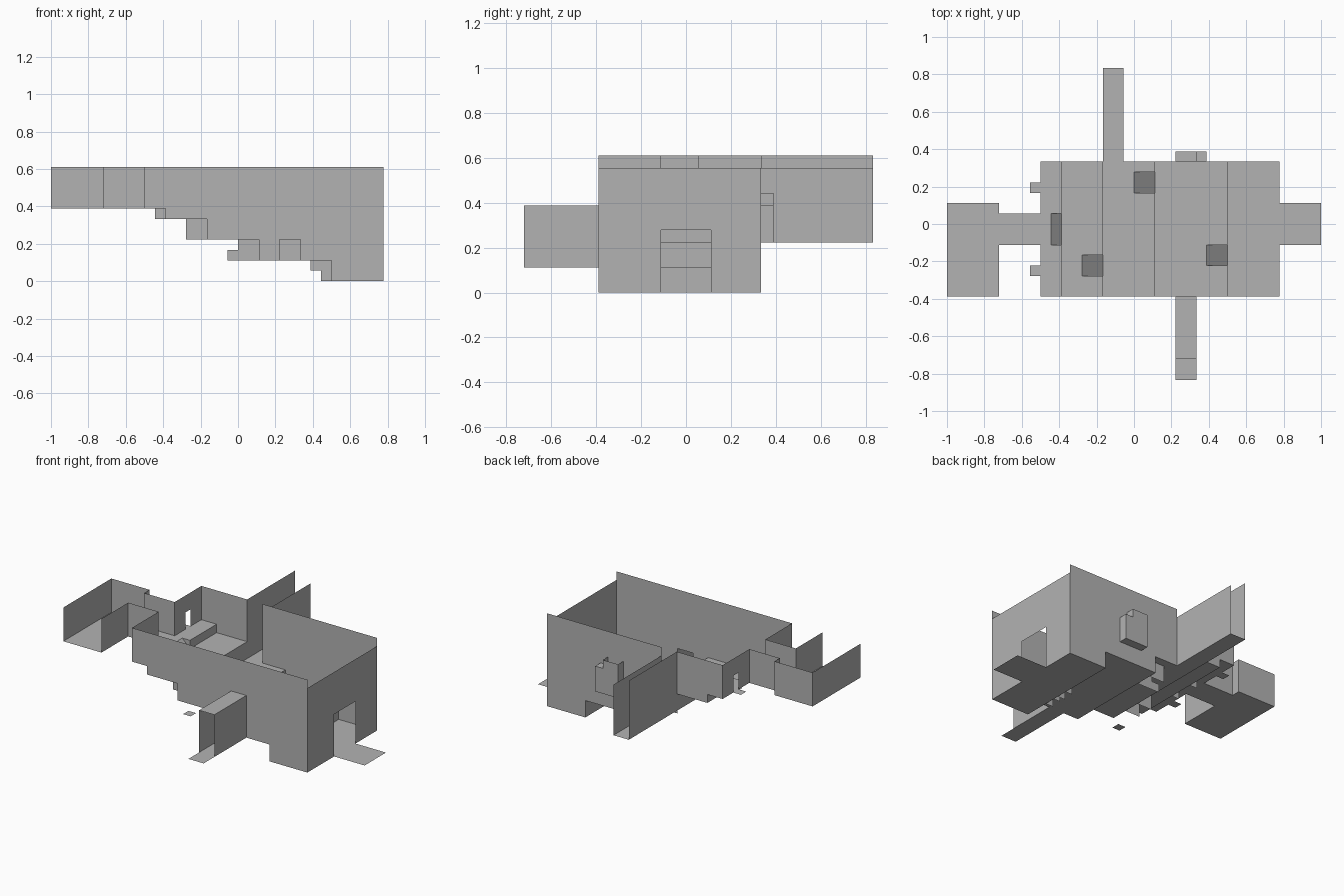
import bpy, bmesh

if "Cube" in bpy.data.objects:
    bpy.data.objects.remove(bpy.data.objects["Cube"])

U = 1 / 18  # model is laid out on a grid of 18 steps per unit

stone = bpy.data.materials.new("grey stone")
stone.diffuse_color = (0.45, 0.45, 0.45, 1)
stone.use_nodes = True
stone.node_tree.nodes["Principled BSDF"].inputs["Base Color"].default_value = stone.diffuse_color


def make(name, quads):
    """One object from a few quads given in grid steps."""
    bm = bmesh.new()
    for q in quads:
        bm.faces.new([bm.verts.new([c * U for c in p]) for p in q])
    bmesh.ops.remove_doubles(bm, verts=bm.verts, dist=1e-5)
    me = bpy.data.meshes.new(name)
    bm.to_mesh(me)
    bm.free()
    me.materials.append(stone)
    ob = bpy.data.objects.new(name, me)
    bpy.context.collection.objects.link(ob)


def sheet(axis, pos, a0, a1, b0, b1, holes=()):
    """Flat rectangle square to an axis, with rectangular holes left out."""
    def pt(a, b):
        return {"x": (pos, a, b), "y": (a, pos, b), "z": (a, b, pos)}[axis]
    av = sorted({a0, a1} | {v for h in holes for v in h[:2] if a0 < v < a1})
    bv = sorted({b0, b1} | {v for h in holes for v in h[2:] if b0 < v < b1})
    out = []
    for p, q in zip(av, av[1:]):
        for r, s in zip(bv, bv[1:]):
            m, n = (p + q) / 2, (r + s) / 2
            if not any(h[0] < m < h[1] and h[2] < n < h[3] for h in holes):
                out.append([pt(p, r), pt(q, r), pt(q, s), pt(p, s)])
    return out


# stepped hall levels: x start, x end, floor height
levels = [(-9, -7, 7), (-7, -3, 6), (-3, 2, 4), (2, 9, 2), (9, 14, 0)]
# ramps sunk in the upper floor: x start, x end, y start, y end, low, high
ramps = [(-8, -7, -2, 1, 6, 7), (-5, -3, -5, -3, 4, 6),
         (0, 2, 3, 5, 2, 4), (7, 9, -4, -2, 0, 2)]

floor, front, back, risers = [], [], [], []
for i, (x0, x1, z) in enumerate(levels):
    holes = [r[:4] for r in ramps if r[1] == x1]
    floor += sheet("z", z, x0, x1, -7, 6, holes)
    front += sheet("y", -7, x0, x1, z, 11, [(4, 6, 2, 4)])
    back += sheet("y", 6, x0, x1, z, 11, [(-3, -1, 4, 11)])
    if i:
        gap = [(r[2], r[3], r[4], r[5]) for r in ramps if r[1] == x0]
        risers += sheet("x", x0, -7, 6, z, levels[i - 1][2], gap)
make("hall_floor", floor)
make("hall_front_wall", front)
make("hall_back_wall", back)
make("floor_risers", risers)
make("hall_right_wall", sheet("x", 14, -7, 6, 0, 10, [(-2, 2, 0, 5)]))
make("hall_left_wall", sheet("x", -9, -7, 6, 7, 11,
     [(-2, 1, 7, 11), (3, 4, 7, 9), (-5, -4, 7, 9)]))

# ramps with their side panels
for i, (x0, x1, y0, y1, lo, hi) in enumerate(ramps):
    quads = [[(x0, y0, hi), (x1, y0, lo), (x1, y1, lo), (x0, y1, hi)]]
    cut = [(7, 8, 0, 1)] if x0 == 7 else []
    for y in (y0, y1):
        quads += sheet("y", y, x0, x1, lo, hi, cut)
    make(f"ramp_{i + 1}", quads)

# left room and its passage
make("left_room", sheet("z", 7, -18, -13, -7, 2) + sheet("x", -18, -7, 2, 7, 11)
     + sheet("y", 2, -18, -13, 7, 11)
     + sheet("x", -13, -7, 2, 7, 11, [(-2, 1, 7, 11)]))
make("left_passage", sheet("z", 7, -13, -9, -2, 1)
     + sheet("y", -2, -13, -9, 7, 11) + sheet("y", 1, -13, -9, 7, 11))

# back passage, open at the far end
make("back_passage", sheet("z", 4, -3, -1, 6, 15)
     + sheet("x", -3, 6, 15, 4, 11) + sheet("x", -1, 6, 15, 4, 10))

# front passage with ceiling and longer floor
make("front_passage", sheet("z", 2, 4, 6, -15, -7) + sheet("z", 7, 4, 6, -13, -7)
     + sheet("x", 4, -13, -7, 2, 7) + sheet("x", 6, -13, -7, 2, 7))

# alcove on the back wall, with a lower corner
make("back_alcove", sheet("z", 4, 4, 7, 6, 7)
     + sheet("y", 7, 4, 7, 4, 8, [(6, 7, 7, 8)])
     + sheet("x", 4, 6, 7, 4, 8) + sheet("x", 7, 6, 7, 4, 7)
     + sheet("z", 7, 6, 7, 6, 7) + sheet("x", 6, 6, 7, 7, 8))

# doorsteps and small loose slabs
make("right_doorstep", sheet("z", 0, 14, 18, -2, 2))
for y in (3, -5):
    make("left_doorstep", sheet("z", 7, -10, -9, y, y + 1))
make("loose_slab", sheet("z", 2, -3, -2, -6, -5))
make("under_panel", sheet("y", 3, -1, 0, 2, 3))
